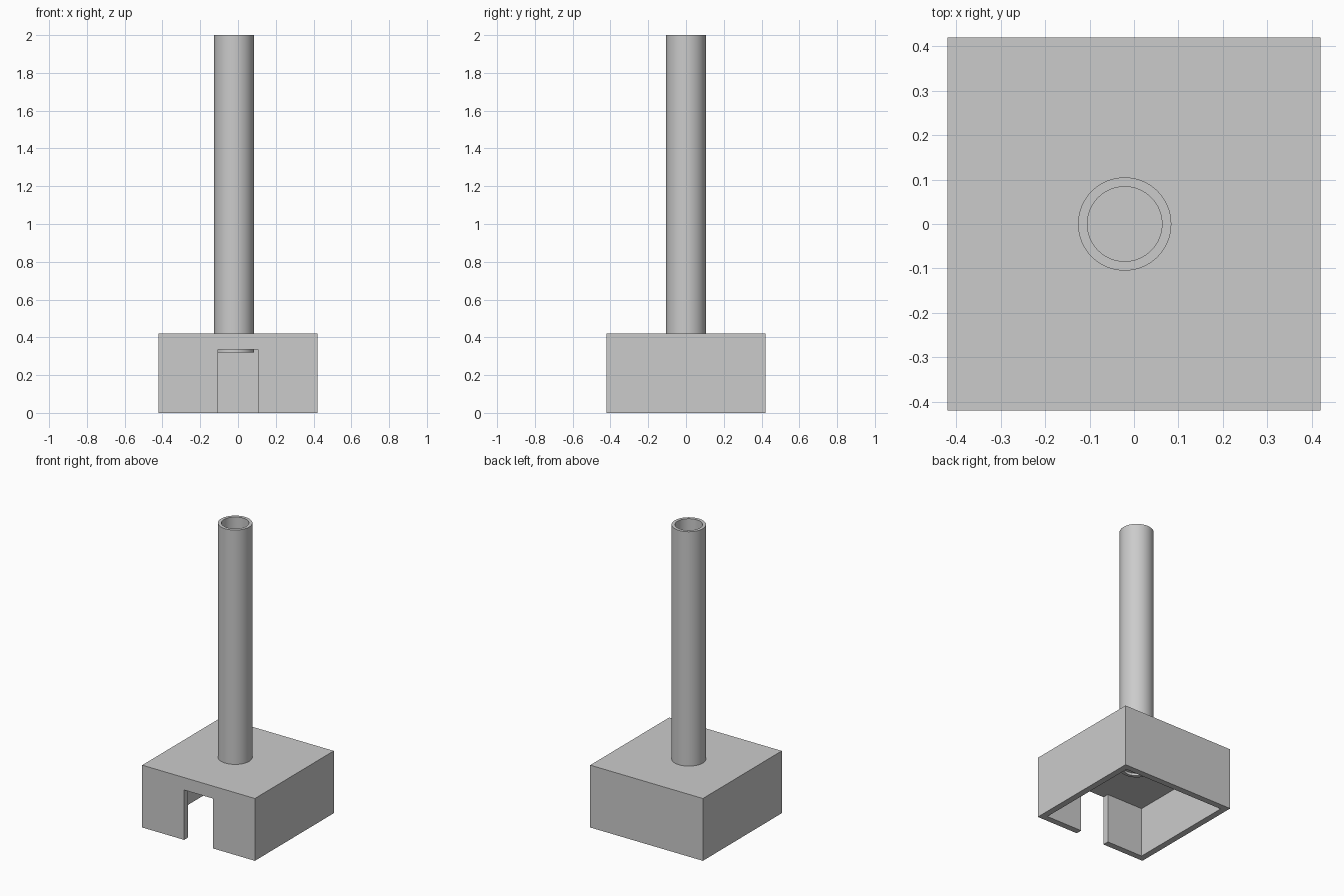
import bpy
import bmesh
import math

cube = bpy.data.objects.get("Cube")
if cube:
    bpy.data.objects.remove(cube, do_unlink=True)

UNIT = 2 / 47.6            # the wall thickness of the base
HALF = 10 * UNIT
CEILING = 8 * UNIT
TUBE_X = -0.5 * UNIT
TUBE_BOTTOM = 7.6 * UNIT

grey = bpy.data.materials.new("plain grey")
grey.use_nodes = True
grey.diffuse_color = (0.6, 0.6, 0.6, 1)
grey.node_tree.nodes["Principled BSDF"].inputs["Base Color"].default_value = (0.6, 0.6, 0.6, 1)


def box(name, low, high):
    """Axis-aligned box between two corners."""
    bpy.ops.mesh.primitive_cube_add(size=1, location=[(a + b) / 2 for a, b in zip(low, high)])
    ob = bpy.context.object
    ob.name = name
    ob.scale = [b - a for a, b in zip(low, high)]
    bpy.ops.object.transform_apply(location=True, rotation=False, scale=True)
    ob.data.materials.append(grey)
    return ob


def cut(target, cutter):
    """Subtract the cutter, then discard it."""
    cutter.hide_render = True
    mod = target.modifiers.new("cut", 'BOOLEAN')
    mod.operation = 'DIFFERENCE'
    mod.solver = 'EXACT'
    mod.object = cutter
    bpy.context.view_layer.objects.active = target
    bpy.ops.object.modifier_apply(modifier=mod.name)
    bpy.data.objects.remove(cutter, do_unlink=True)


# Hollow base, open underneath, with a doorway in the front wall
base = box("base", (-HALF, -HALF, 0), (HALF, HALF, HALF))
inner = HALF - UNIT
cut(base, box("cavity_cutter", (-inner, -inner, -UNIT), (inner, inner, CEILING)))
door = 2.55 * UNIT
cut(base, box("doorway_cutter", (-door, -HALF - UNIT, -UNIT), (door, -inner + UNIT, CEILING)))

# Hole through the roof, hidden inside the tube wall
bpy.ops.mesh.primitive_cylinder_add(vertices=64, radius=2.25 * UNIT, depth=4 * UNIT,
                                    location=(TUBE_X, 0, HALF))
cut(base, bpy.context.object)

# Open tube, spun from a rectangular wall profile
bm = bmesh.new()
outer_r, inner_r = 2.5 * UNIT, 2 * UNIT
profile = [bm.verts.new((r, 0, z)) for r, z in
           ((outer_r, TUBE_BOTTOM), (outer_r, 2), (inner_r, 2), (inner_r, TUBE_BOTTOM))]
edges = [bm.edges.new((profile[i], profile[(i + 1) % 4])) for i in range(4)]
bmesh.ops.spin(bm, geom=profile + edges, cent=(0, 0, 0), axis=(0, 0, 1),
               angle=math.tau, steps=64, use_merge=True)
bmesh.ops.remove_doubles(bm, verts=bm.verts, dist=0.0001)
bmesh.ops.recalc_face_normals(bm, faces=bm.faces)
mesh = bpy.data.meshes.new("tube")
bm.to_mesh(mesh)
bm.free()
mesh.materials.append(grey)
tube = bpy.data.objects.new("tube", mesh)
tube.location.x = TUBE_X
bpy.context.collection.objects.link(tube)

bpy.ops.object.select_all(action='DESELECT')
tube.select_set(True)
bpy.context.view_layer.objects.active = tube
bpy.ops.object.shade_smooth_by_angle(angle=math.radians(30))
